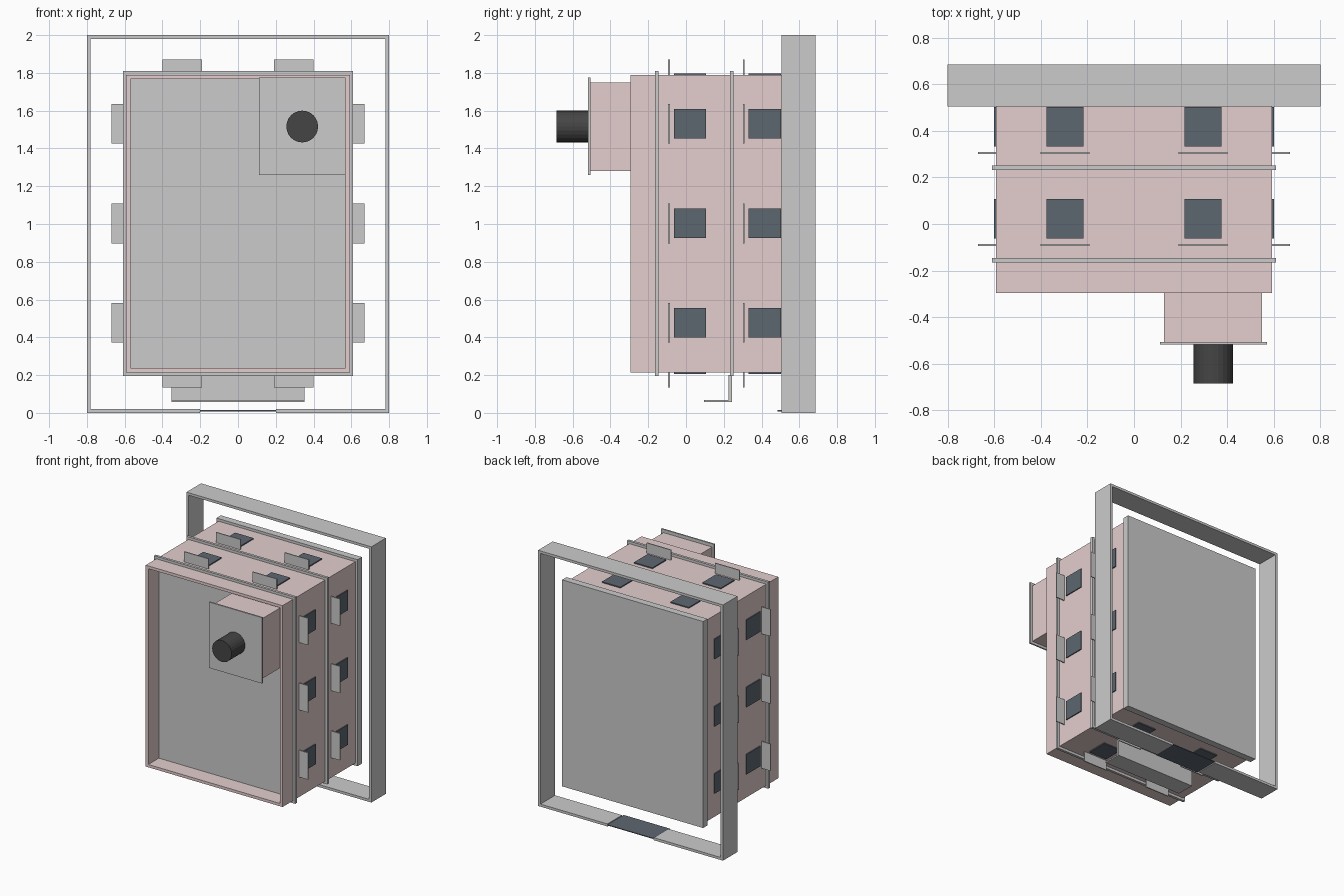
import bpy
import math

if "Cube" in bpy.data.objects:
    bpy.data.objects.remove(bpy.data.objects["Cube"])


def material(name, rgb):
    m = bpy.data.materials.new(name)
    m.diffuse_color = (*rgb, 1)
    m.use_nodes = True
    m.node_tree.nodes["Principled BSDF"].inputs["Base Color"].default_value = m.diffuse_color
    return m


PINK = material("pink_shell", (0.78, 0.62, 0.62))
SLATE = material("slate", (0.11, 0.135, 0.16))
DARK = material("dark", (0.06, 0.06, 0.06))


def mesh_object(name, verts, faces, mat=None):
    me = bpy.data.meshes.new(name)
    me.from_pydata(verts, [], faces)
    ob = bpy.data.objects.new(name, me)
    bpy.context.collection.objects.link(ob)
    if mat:
        me.materials.append(mat)
    return ob


def box(name, xr, yr, zr, mat=None):
    """Box from (min, max) ranges."""
    v = [(x, y, z) for x in xr for y in yr for z in zr]
    f = [(0, 1, 3, 2), (4, 6, 7, 5), (0, 4, 5, 1), (2, 3, 7, 6), (0, 2, 6, 4), (1, 5, 7, 3)]
    return mesh_object(name, v, f, mat)


def tube(name, xr, yr, zr, t, mat=None):
    """Rectangular tube open along y, wall thickness t."""
    v = []
    for y in yr:
        for d in (0, t):
            a, b, c, e = xr[0] + d, xr[1] - d, zr[0] + d, zr[1] - d
            v += [(a, y, c), (b, y, c), (b, y, e), (a, y, e)]
    f = []
    for i in range(4):
        j = (i + 1) % 4
        f += [(i, j, j + 4, i + 4), (i + 8, i + 12, j + 12, j + 8),
              (i, i + 8, j + 8, j), (i + 4, j + 4, j + 12, i + 12)]
    return mesh_object(name, v, f, mat)


# main shell with solid divider plates
tube("main_shell", (-0.592, 0.592), (-0.295, 0.61), (0.215, 1.79), 0.022, PINK)
for i, (y0, y1) in enumerate([(-0.165, -0.145), (0.232, 0.252), (0.605, 0.66)]):
    box(f"divider_plate_{i}", (-0.61, 0.61), (y0, y1), (0.195, 1.81))

# window pads and upright tabs, on all four sides in two rows
for row, (yc, yt) in enumerate([(0.022, -0.09), (0.417, 0.305)]):
    pad_y = (yc - 0.085, yc + 0.085)
    tab_y = (yt - 0.004, yt + 0.004)
    for s in (-1, 1):
        for zc in (0.478, 1.003, 1.53):
            tag = f"{row}_{'right' if s > 0 else 'left'}_{int(zc * 2)}"
            box("side_pad_" + tag, sorted((s * 0.585, s * 0.6)), pad_y, (zc - 0.078, zc + 0.078), SLATE)
            box("side_tab_" + tag, sorted((s * 0.59, s * 0.67)), tab_y, (zc - 0.105, zc + 0.105))
        xc = s * 0.296
        for end, pz, tz in (("top", (1.785, 1.798), (1.785, 1.87)),
                            ("bottom", (0.207, 0.22), (0.135, 0.22))):
            tag = f"{end}_{row}_{'right' if s > 0 else 'left'}"
            box("pad_" + tag, (xc - 0.08, xc + 0.08), pad_y, pz, SLATE)
            box("tab_" + tag, (xc - 0.105, xc + 0.105), tab_y, tz)

# L-shaped bracket under the body
profile = [(0.095, 0.057), (0.243, 0.057), (0.243, 0.2), (0.224, 0.2), (0.224, 0.067), (0.095, 0.067)]
n = len(profile)
mesh_object("lower_bracket", [(x, y, z) for x in (-0.352, 0.352) for y, z in profile],
            [tuple(range(n))[::-1], tuple(range(n, 2 * n))]
            + [(i, (i + 1) % n, (i + 1) % n + n, i + n) for i in range(n)])

# rear frame: one C-shaped band with a gap in the bottom, bridged by a thin plate
outer = [(-0.2, 0), (-0.8, 0), (-0.8, 2), (0.8, 2), (0.8, 0), (0.2, 0)]
inner = [(-0.2, 0.02), (-0.78, 0.02), (-0.78, 1.98), (0.78, 1.98), (0.78, 0.02), (0.2, 0.02)]
verts = [(x, y, z) for y in (0.505, 0.685) for x, z in outer + inner]
faces = [(0, 12, 18, 6), (5, 11, 23, 17)]
for i in range(5):
    faces += [(i, i + 1, i + 13, i + 12), (i + 6, i + 18, i + 19, i + 7),
              (i, i + 6, i + 7, i + 1), (i + 12, i + 13, i + 19, i + 18)]
mesh_object("rear_frame", verts, faces)
box("bridge_plate", (-0.2, 0.2), (0.485, 0.685), (0.008, 0.014), SLATE)

# corner housing with cover and dark barrel
box("corner_housing", (0.128, 0.55), (-0.51, -0.15), (1.28, 1.75), PINK)
box("housing_cover", (0.112, 0.57), (-0.518, -0.506), (1.26, 1.775))
bpy.ops.mesh.primitive_cylinder_add(vertices=24, radius=0.084, depth=0.175,
                                    location=(0.34, -0.5975, 1.516), rotation=(math.pi / 2, 0, 0))
barrel = bpy.context.object
barrel.name = "barrel"
barrel.data.materials.append(DARK)

# consistent outward normals
import bmesh
for ob in bpy.context.collection.objects:
    bm = bmesh.new()
    bm.from_mesh(ob.data)
    bmesh.ops.recalc_face_normals(bm, faces=bm.faces)
    bm.to_mesh(ob.data)
    bm.free()
